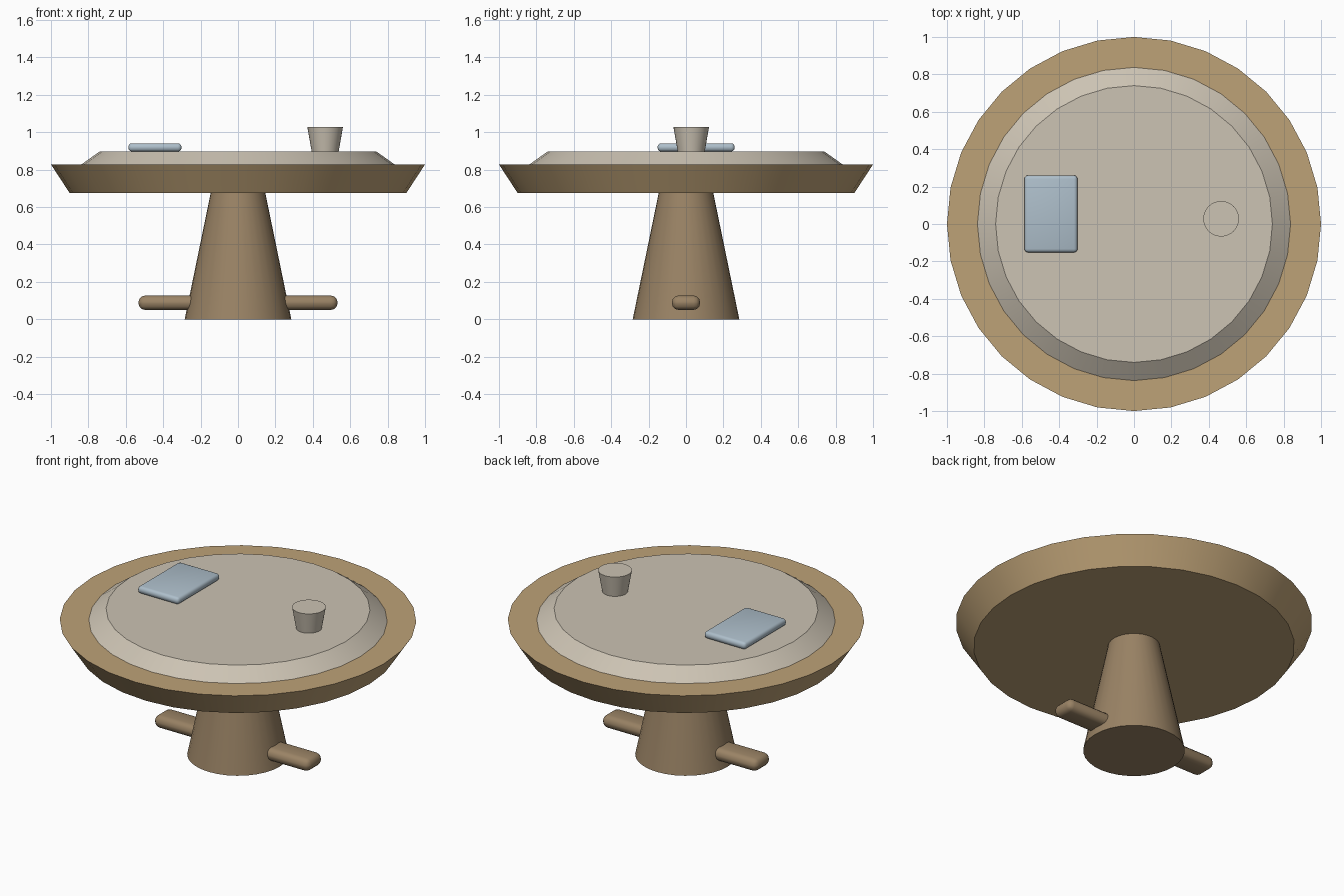
import bpy, math

if "Cube" in bpy.data.objects:
    bpy.data.objects.remove(bpy.data.objects["Cube"])


def material(name, rgb):
    # sRGB bytes to linear
    lin = [((c / 255 + 0.055) / 1.055) ** 2.4 for c in rgb]
    m = bpy.data.materials.new(name)
    m.diffuse_color = (*lin, 1)
    m.use_nodes = True
    m.node_tree.nodes["Principled BSDF"].inputs["Base Color"].default_value = m.diffuse_color
    return m


light_wood = material("light wood", (190, 162, 119))
dark_wood = material("dark wood", (154, 131, 101))
cream = material("cream", (204, 195, 179))
blue = material("pale blue", (174, 191, 203))


def finish(ob, name, mat):
    ob.name = name
    ob.data.materials.append(mat)
    bpy.ops.object.shade_smooth_by_angle(angle=math.radians(30))


def frustum(name, mat, r0, r1, z0, z1, x=0, y=0, sides=32):
    bpy.ops.mesh.primitive_cone_add(vertices=sides, radius1=r0, radius2=r1,
                                    depth=z1 - z0, location=(x, y, (z0 + z1) / 2))
    finish(bpy.context.object, name, mat)


def rounded_box(name, mat, lo, hi, bevel, segments=3):
    bpy.ops.mesh.primitive_cube_add(size=1, location=[(a + b) / 2 for a, b in zip(lo, hi)])
    ob = bpy.context.object
    ob.scale = [b - a for a, b in zip(lo, hi)]
    bpy.ops.object.transform_apply(location=False, rotation=False, scale=True)
    mod = ob.modifiers.new("Bevel", 'BEVEL')
    mod.width = bevel
    mod.segments = segments
    bpy.ops.object.modifier_apply(modifier=mod.name)
    finish(ob, name, mat)


# Table
frustum("pedestal", dark_wood, 0.285, 0.145, 0, 0.68)
frustum("tabletop", light_wood, 0.9, 1.0, 0.675, 0.828)
frustum("top_inlay", cream, 0.84, 0.74, 0.826, 0.897)
# Foot bar through the pedestal
rounded_box("foot_bar", dark_wood, (-0.532, -0.075, 0.05), (0.532, 0.075, 0.127), 0.035)
# Items on the table
rounded_box("book", blue, (-0.586, -0.152, 0.897), (-0.302, 0.26, 0.941), 0.019)
frustum("cup", cream, 0.072, 0.095, 0.896, 1.027, 0.466, 0.028)
